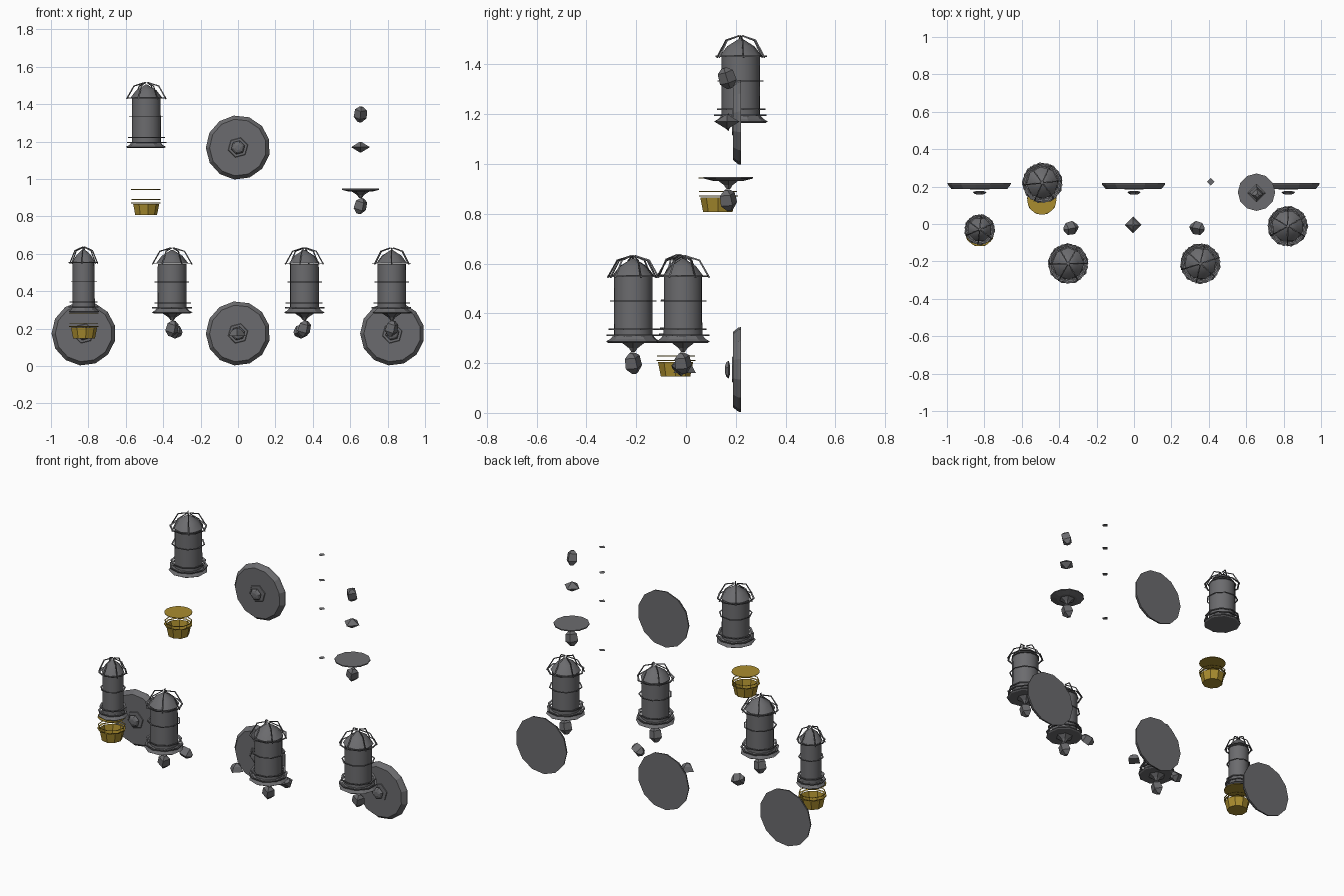
import bpy, math
from mathutils import Vector

if "Cube" in bpy.data.objects:
    bpy.data.objects.remove(bpy.data.objects["Cube"])


def material(name, rgb):
    m = bpy.data.materials.new(name)
    m.diffuse_color = (*rgb, 1)
    m.use_nodes = True
    m.node_tree.nodes["Principled BSDF"].inputs["Base Color"].default_value = m.diffuse_color
    return m


IRON = material("dark iron", (0.148, 0.148, 0.156))
GOLD = material("old gold", (0.40, 0.265, 0.028))


def make(name, verts, faces, mat, loc):
    me = bpy.data.meshes.new(name)
    me.from_pydata(verts, [], faces)
    me.materials.append(mat)
    ob = bpy.data.objects.new(name, me)
    bpy.context.collection.objects.link(ob)
    ob.location = loc
    return ob


def lathe(name, profile, loc, sides=9, mat=IRON, turn=0.0, close=False, caps=(True, True)):
    """Spin (radius, height) points around z."""
    verts, faces, n = [], [], len(profile)
    for r, z in profile:
        for i in range(sides):
            a = 2 * math.pi * i / sides + turn
            verts.append((r * math.cos(a), r * math.sin(a), z))
    for j in range(n if close else n - 1):
        k = (j + 1) % n
        for i in range(sides):
            i2 = (i + 1) % sides
            faces.append((j * sides + i, j * sides + i2, k * sides + i2, k * sides + i))
    if not close:
        if caps[0]:
            faces.append(tuple(reversed(range(sides))))
        if caps[1]:
            faces.append(tuple(range((n - 1) * sides, n * sides)))
    return make(name, verts, faces, mat, loc)


def smooth(ob, degrees=30):
    ob.data.shade_smooth()
    ob.data.set_sharp_from_angle(angle=math.radians(degrees))


def ring(name, r, z, loc, mat=IRON, t=0.006, sides=9, turn=0.0):
    lathe(name, [(r - 2 * t, z), (r, z - t / 2), (r, z + t / 2)], loc, sides, mat, turn, close=True)


def bar(name, points, loc, t=0.004):
    """Thin three-sided bar through the points."""
    verts, faces = [], []
    for i, p in enumerate(points):
        d = Vector(points[min(i + 1, len(points) - 1)]) - Vector(points[max(i - 1, 0)])
        side = d.cross(Vector((0.013, 0.021, 1))).normalized()
        up = side.cross(d).normalized()
        for k in range(3):
            a = 2 * math.pi * k / 3
            verts.append(Vector(p) + t * (side * math.cos(a) + up * math.sin(a)))
    for j in range(len(points) - 1):
        for k in range(3):
            m = (k + 1) % 3
            faces.append((j * 3 + k, j * 3 + m, j * 3 + 3 + m, j * 3 + 3 + k))
    make(name, verts, faces, IRON, loc)


def lantern(x, y, z, w=1.0, turn=0.0):
    loc = (x, y, z)
    # round glass body and pointed roof
    smooth(lathe("lantern_body", [(0.078 * w, 0.02), (0.077 * w, 0.265)], loc, 16, IRON, turn))
    smooth(lathe("lantern_roof", [(0.086 * w, 0.268), (0.055 * w, 0.308), (0.004, 0.340)],
                 loc, 8, IRON, turn), 50)
    # stepped foot
    lathe("lantern_foot", [(0.10 * w, 0.0), (0.110 * w, 0.006), (0.092 * w, 0.016),
                           (0.08 * w, 0.03)], loc, 9, IRON, turn + 0.2)
    ring("foot_ring", 0.108 * w, 0.030, loc, turn=turn + 0.5)
    ring("lower_ring", 0.100 * w, 0.056, loc, turn=turn)
    ring("middle_ring", 0.094 * w, 0.168, loc, t=0.004, turn=turn + 0.3)
    ring("top_ring", 0.106 * w, 0.268, loc, t=0.005, turn=turn)
    # roof cage ribs
    for i in range(6):
        a = turn + i * math.pi / 3
        c, s = math.cos(a) * w, math.sin(a) * w
        bar("roof_rib", [(r * c, r * s, h) for r, h in
                         ((0.106, 0.262), (0.066, 0.332), (0.008, 0.350))], loc)


def chunk(name, loc, r, h, tilt=(0, 0, 0), sides=4):
    """Small jagged bracket piece: a wedge with a flared end."""
    ob = lathe(name, [(r * 0.35, -h / 2), (r, -h * 0.2), (r * 0.9, h * 0.3), (r * 0.3, h / 2)],
               loc, sides)
    ob.rotation_euler = tilt
    return ob


def stem(x, y, z):
    # funnel and faceted knob below a foot plate
    lathe("stem_funnel", [(0.008, -0.036), (0.02, -0.02), (0.05, 0.0)], (x, y, z), 6)
    chunk("stem_knob", (x, y, z - 0.080), 0.036, 0.085, (0.25, 0.15, 0.4))


def cup(x, y, z):
    # open gold cup, loose rims and lid
    lathe("gold_cup", [(0.060, 0.0), (0.072, 0.058)], (x, y, z), 9, GOLD, caps=(True, False))
    ring("gold_rim", 0.080, 0.064, (x, y, z), GOLD, 0.005, 9, 0.2)
    ring("gold_upper_rim", 0.078, 0.082, (x, y, z), GOLD, 0.003, 9, 0.1)
    lathe("gold_lid", [(0.078, 0.134), (0.078, 0.137)], (x, y, z), 18, GOLD)


def wall_plate(x, z):
    # round back plate, hexagonal boss and loose mount in front
    for name, prof, sides, y in (
            ("wall_plate", [(0.172, 0.0), (0.170, 0.010), (0.152, 0.032)], 13, 0.22),
            ("wall_boss", [(0.055, 0.0), (0.052, 0.003)], 6, 0.188),
            ("wall_mount", [(0.018, 0.0), (0.038, 0.006), (0.028, 0.016), (0.014, 0.02)], 6, 0.177)):
        ob = lathe(name, prof, (x, y, z), sides, IRON, 0.25)
        ob.rotation_euler = (math.pi / 2, 0, 0)


# lanterns
lantern(-0.49, 0.22, 1.165, 1.0, 0.1)
lantern(-0.825, -0.03, 0.285, 0.76, 0.4)
for x, y, t in ((-0.352, -0.212, 0.0), (0.355, -0.212, 0.3), (0.822, -0.012, 0.5)):
    lantern(x, y, 0.281, 1.0, t)
    stem(x, y, 0.28)

# gold cups
cup(-0.493, 0.128, 0.808)
cup(-0.825, -0.042, 0.147)

# wall plates
for x in (-0.825, 0, 0.825):
    wall_plate(x, 0.174)
wall_plate(0, 1.168)

# loose round base with stem
lathe("round_base", [(0.06, -0.010), (0.10, 0.0), (0.10, 0.006)], (0.655, 0.17, 0.942), 12)
stem(0.655, 0.17, 0.935)

# loose knobs above the base
chunk("upper_knob", (0.655, 0.165, 1.345), 0.035, 0.085, (0.3, 0.1, 0))
lathe("diamond_knob", [(0.005, -0.028), (0.050, 0.0), (0.005, 0.028)], (0.655, 0.165, 1.17), 4)

# loose brackets in the middle row
for s in (-1, 1):
    chunk("side_bracket", (s * 0.338, -0.022, 0.185), 0.036, 0.08, (0.2, s * 1.2, 0))
lathe("centre_bracket", [(0.045, -0.02), (0.03, 0.008), (0.008, 0.022)], (-0.005, -0.005, 0.18), 4)

# small flat tabs
for z in (0.87, 1.17, 1.345, 1.50):
    d = 0.02
    make("flat_tab", [(d, 0, 0), (0, d, 0), (-d, 0, 0), (0, -d, 0)], [(0, 1, 2, 3)],
         IRON, (0.41, 0.225, z))
